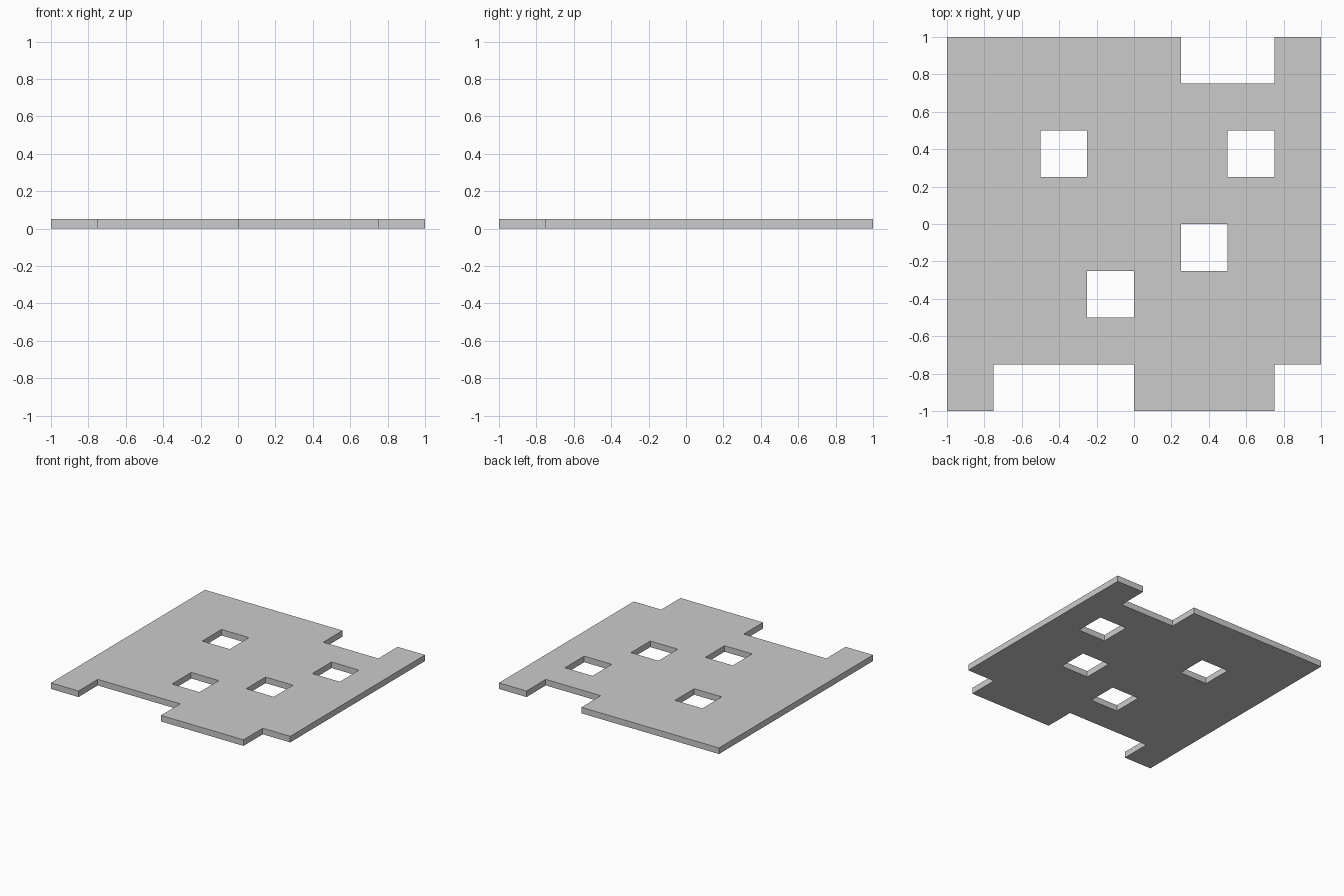
import bpy, bmesh
from mathutils import Vector

if "Cube" in bpy.data.objects:
    bpy.data.objects.remove(bpy.data.objects["Cube"])

N, CELL, THICK = 8, 0.25, 0.05

# Cells (column, row) cut out of the square, counted from the front left corner
GAPS = {(1, 0), (2, 0), (3, 0), (7, 0),      # front edge notches
        (5, 7), (6, 7),                      # back edge notch
        (3, 2), (5, 3), (2, 5), (6, 5)}      # square holes

# Flat tile sheet with the gap cells removed
bm = bmesh.new()
bmesh.ops.create_grid(bm, x_segments=N, y_segments=N, size=1.0)


def cell_of(face):
    c = face.calc_center_median()
    return int((c.x + 1) / CELL), int((c.y + 1) / CELL)


gone = [f for f in bm.faces if cell_of(f) in GAPS]
bmesh.ops.delete(bm, geom=gone, context='FACES')
for f in bm.faces:
    f.normal_update()
    if f.normal.z < 0:
        f.normal_flip()

mesh = bpy.data.meshes.new("floor_plate")
bm.to_mesh(mesh)
bm.free()
plate = bpy.data.objects.new("floor_plate", mesh)
bpy.context.collection.objects.link(plate)

# Thickness upward from the ground
solid = plate.modifiers.new("thickness", 'SOLIDIFY')
solid.thickness = THICK
solid.offset = 1.0
